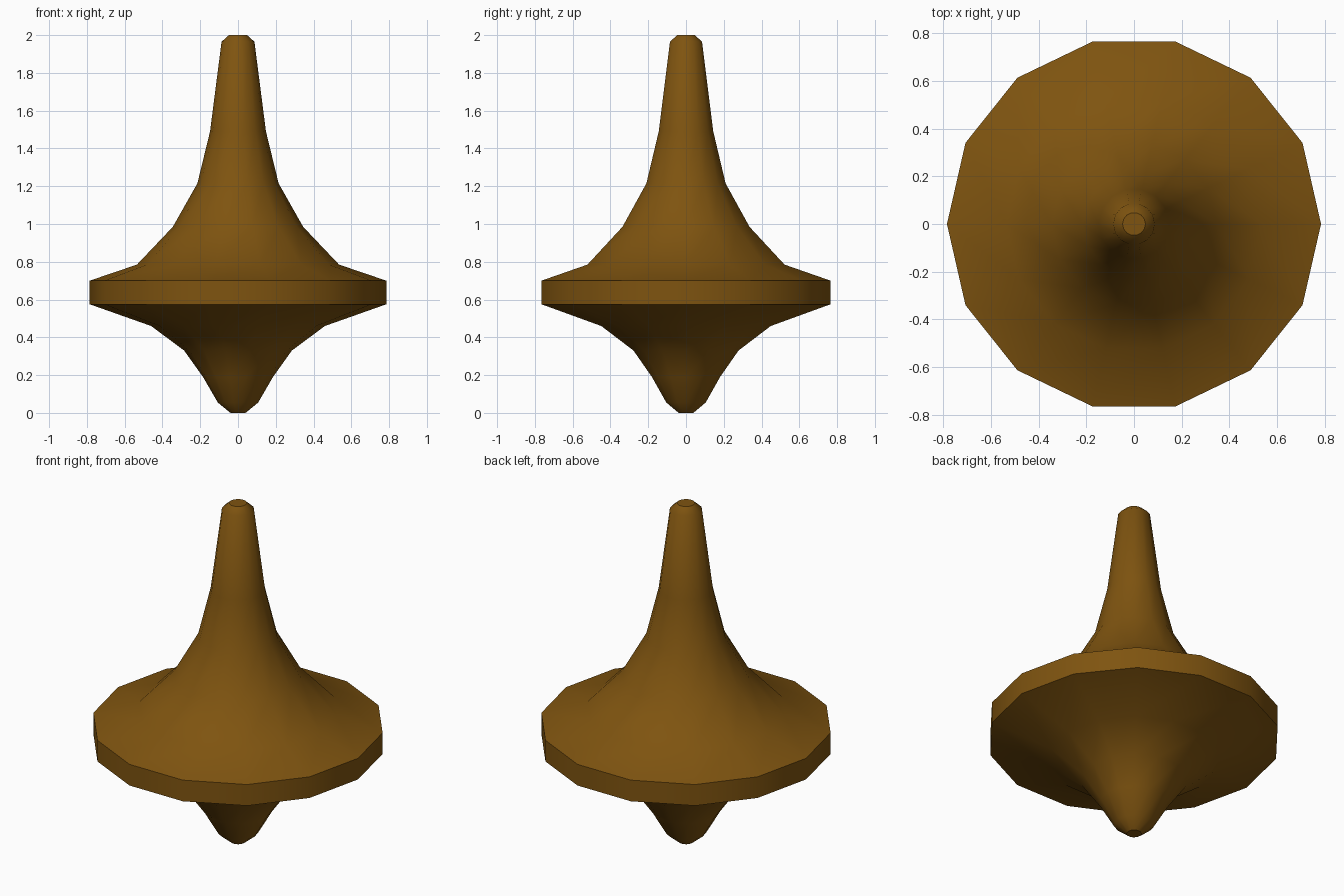
import bpy, bmesh, math

if "Cube" in bpy.data.objects:
    bpy.data.objects.remove(bpy.data.objects["Cube"])

SIDES = 14
# Half profile of the turned body: (radius, height)
PROFILE = [(0.04, 0.0), (0.107, 0.055), (0.185, 0.19), (0.285, 0.33), (0.46, 0.46),
           (0.785, 0.575), (0.785, 0.70), (0.535, 0.785), (0.345, 0.985),
           (0.215, 1.215), (0.148, 1.49), (0.087, 1.965), (0.048, 2.0)]
CREASED = {0, 5, 6, len(PROFILE) - 1}  # end caps and rim stay crisp

# Spinning top body, turned from the profile
bm = bmesh.new()
rings = [[bm.verts.new((r * math.cos(2 * math.pi * i / SIDES),
                        r * math.sin(2 * math.pi * i / SIDES), z))
          for i in range(SIDES)] for r, z in PROFILE]
for low, high in zip(rings, rings[1:]):
    for i in range(SIDES):
        j = (i + 1) % SIDES
        bm.faces.new((low[i], low[j], high[j], high[i]))

# End caps
bm.faces.new(rings[0][::-1])
bm.faces.new(rings[-1])

# Smooth shading with crisp rings
for f in bm.faces:
    f.smooth = True
for k in CREASED:
    for i in range(SIDES):
        bm.edges.get((rings[k][i], rings[k][(i + 1) % SIDES])).smooth = False

mesh = bpy.data.meshes.new("spinning_top")
bm.to_mesh(mesh)
bm.free()

wood = bpy.data.materials.new("brown_wood")
wood.diffuse_color = (0.21, 0.088, 0.005, 1)
wood.use_nodes = True
wood.node_tree.nodes["Principled BSDF"].inputs["Base Color"].default_value = wood.diffuse_color
mesh.materials.append(wood)
top = bpy.data.objects.new("spinning_top", mesh)
bpy.context.collection.objects.link(top)
